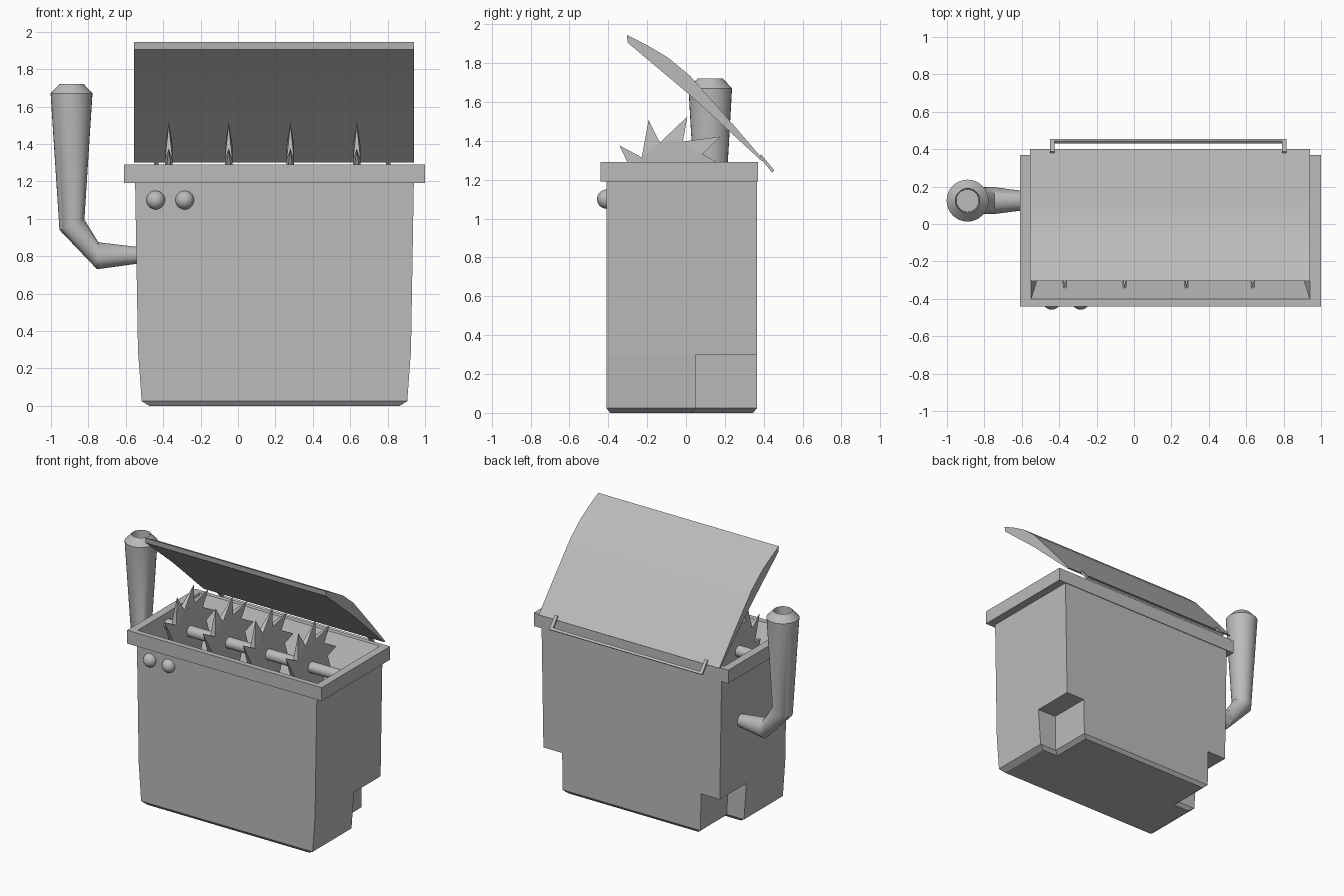
import bpy, bmesh, math
from math import cos, sin, pi
from mathutils import Vector

cube = bpy.data.objects.get("Cube")
if cube:
    bpy.data.objects.remove(cube, do_unlink=True)

grey = bpy.data.materials.new("plain_grey")
grey.use_nodes = True
grey.diffuse_color = (0.5, 0.5, 0.5, 1)
grey.node_tree.nodes["Principled BSDF"].inputs["Base Color"].default_value = (0.5, 0.5, 0.5, 1)

MID = 0.195  # x centre of the bin


def finish(name, bm, smooth=True):
    bmesh.ops.recalc_face_normals(bm, faces=bm.faces)
    mesh = bpy.data.meshes.new(name)
    bm.to_mesh(mesh)
    bm.free()
    mesh.materials.append(grey)
    obj = bpy.data.objects.new(name, mesh)
    bpy.context.collection.objects.link(obj)
    if smooth:
        bpy.ops.object.select_all(action='DESELECT')
        obj.select_set(True)
        bpy.context.view_layer.objects.active = obj
        bpy.ops.object.shade_smooth_by_angle(angle=math.radians(30))
    return obj


def loft(name, rings, cap_start=True, cap_end=True):
    """Skin a list of equal-length closed rings."""
    bm = bmesh.new()
    loops = [[bm.verts.new(p) for p in ring] for ring in rings]
    n = len(loops[0])
    for a, b in zip(loops, loops[1:]):
        for i in range(n):
            j = (i + 1) % n
            bm.faces.new((a[i], a[j], b[j], b[i]))
    if cap_start:
        bm.faces.new(loops[0])
    if cap_end:
        bm.faces.new(loops[-1])
    return finish(name, bm)


def rect(w, front, back, z):
    return [(MID + sx * w, y, z) for sx, y in ((-1, front), (1, front), (1, back), (-1, back))]


def notched(w, front, back, n, m, z):
    """Rectangle with both back corners cut away."""
    pts = [(-w, front), (w, front), (w, m), (n, m), (n, back), (-n, back), (-n, m), (-w, m)]
    return [(MID + x, y, z) for x, y in pts]


def circle(centre, normal, r, count=32):
    """Ring in a plane holding the y axis."""
    nrm = Vector(normal).normalized()
    v = Vector((0, 1, 0))
    u = v.cross(nrm)
    c = Vector(centre)
    return [c + r * (cos(2 * pi * i / count) * u + sin(2 * pi * i / count) * v) for i in range(count)]


def extrude_x(name, profile, x0, x1):
    return loft(name, [[(x, y, z) for y, z in profile] for x in (x0, x1)])


# Bin body, with notched lower back corners
loft("upper_body", [rect(0.73, -0.41, 0.365, 0.3), rect(0.745, -0.41, 0.365, 1.19)], cap_end=False)
loft("lower_body", [notched(0.67, -0.39, 0.345, 0.54, 0.03, 0),
                    notched(0.71, -0.41, 0.365, 0.57, 0.05, 0.025),
                    notched(0.73, -0.41, 0.365, 0.575, 0.05, 0.3)])

# Rim flange running into the sloped hopper
loft("rim_and_hopper", [rect(0.745, -0.41, 0.365, 1.19), rect(0.805, -0.44, 0.37, 1.19),
                        rect(0.805, -0.44, 0.37, 1.29), rect(0.745, -0.4, 0.335, 1.29),
                        rect(0.65, -0.1, 0.05, 0.75)], cap_start=False)

# Shredder shaft
AXIS_Y, AXIS_Z = -0.066, 1.21
loft("shredder_shaft", [circle((x, AXIS_Y, AXIS_Z), (1, 0, 0), 0.04) for x in (-0.54, 0.93)])


# Saw-toothed wheels, tapering to points
def blade(name, x, teeth=10):
    bm = bmesh.new()

    def vert(dx, r, deg):
        a = math.radians(deg)
        return bm.verts.new((x + dx, AXIS_Y + r * cos(a), AXIS_Z + r * sin(a)))
    step = 360 / teeth
    sides = [[vert(dx, 0.193, 39 + step * i) for i in range(teeth)] for dx in (-0.02, 0.02)]
    for side in sides:
        bm.faces.new(side)
    a, b = sides
    for i in range(teeth):
        j = (i + 1) % teeth
        tip = vert(0, 0.323, 41 + step * i)
        for f in ((a[i], a[j], tip), (b[j], b[i], tip), (a[j], b[j], tip), (b[i], a[i], tip)):
            bm.faces.new(f)
    finish(name, bm, smooth=False)


for k, x in enumerate((-0.37, -0.05, 0.28, 0.635)):
    blade(f"shredder_blade_{k + 1}", x)

# Curved raised lid
extrude_x("lid", [(-0.305, 1.945), (-0.2, 1.892), (-0.095, 1.83), (0.02, 1.735), (0.107, 1.637),
                  (0.25, 1.475), (0.4, 1.3), (0.385, 1.3), (0.13, 1.535), (0.015, 1.64),
                  (-0.3, 1.905)], -0.555, 0.94)

# Handle frame on the lower lid edge
arm = [(0.375, 1.32), (0.387, 1.33), (0.455, 1.247), (0.443, 1.237)]
for name, x in (("handle_arm_right", -0.45), ("handle_arm_left", 0.79)):
    extrude_x(name, arm, x, x + 0.025)
extrude_x("handle_bar", [(0.431, 1.25), (0.443, 1.26), (0.455, 1.247), (0.443, 1.237)], -0.45, 0.815)

# Exhaust pipe with a flared, hollow top
PY = 0.125
path = [((-0.5, 0.805), (-1, 0), 0.04), ((-0.75, 0.802), (-1, 0.05), 0.072),
        ((-0.888, 0.968), (-0.38, 0.93), 0.072), ((-0.89, 1.67), (0, 1), 0.112),
        ((-0.89, 1.72), (0, 1), 0.065), ((-0.89, 1.6), (0, 1), 0.06)]
loft("exhaust_pipe", [circle((x, PY, z), (nx, 0, nz), r) for (x, z), (nx, nz), r in path])

# Front knobs
for name, x in (("knob_right", -0.44), ("knob_left", -0.285)):
    bm = bmesh.new()
    bmesh.ops.create_uvsphere(bm, u_segments=24, v_segments=16, radius=0.05)
    bmesh.ops.translate(bm, verts=bm.verts, vec=(x, -0.408, 1.1))
    finish(name, bm)
